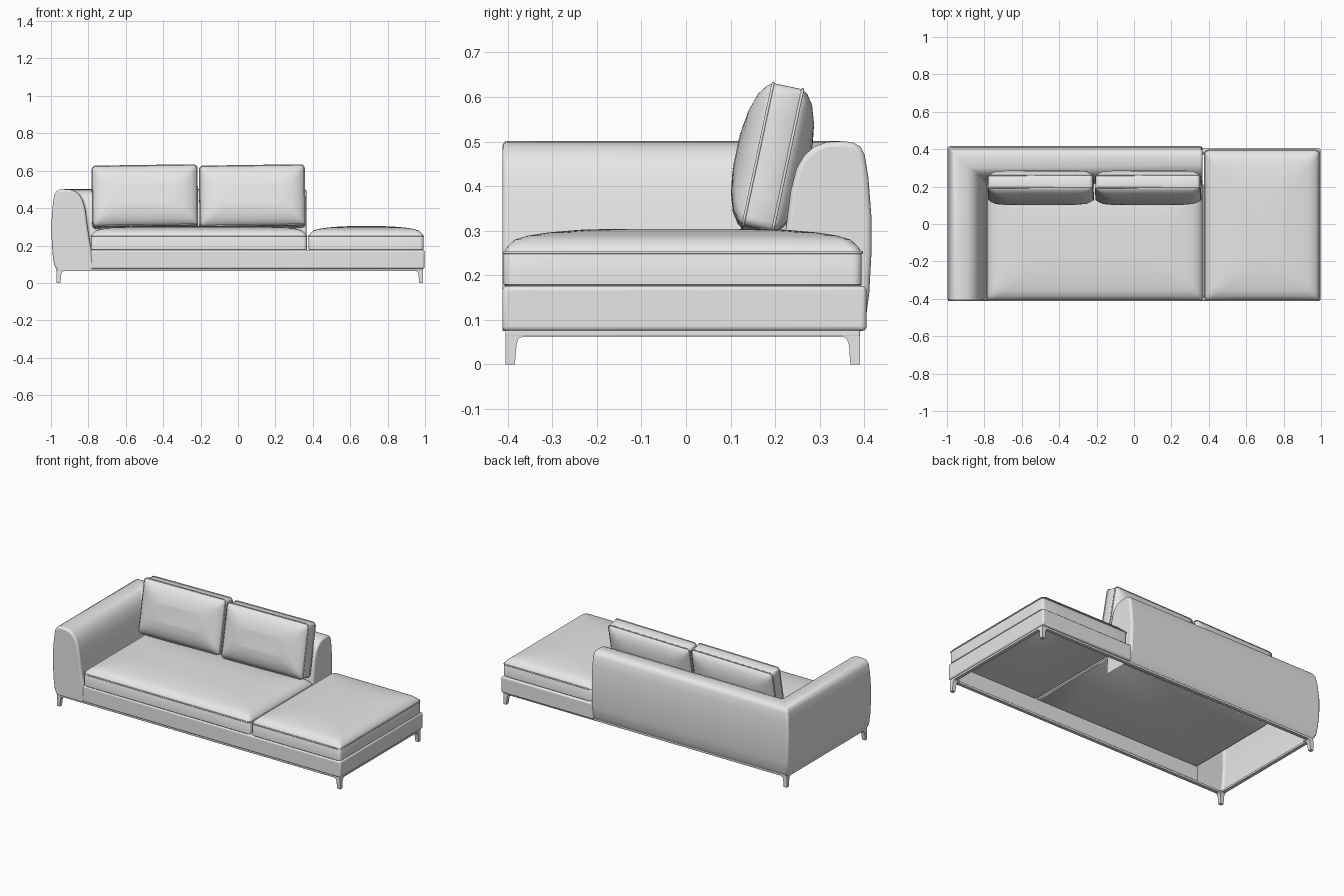
import bpy, bmesh, math
from mathutils import Matrix, Vector

if "Cube" in bpy.data.objects:
    bpy.data.objects.remove(bpy.data.objects["Cube"], do_unlink=True)

GREY = (0.8, 0.8, 0.8, 1)
fabric = bpy.data.materials.new("light_grey_fabric")
fabric.use_nodes = True
fabric.diffuse_color = GREY
fabric.node_tree.nodes["Principled BSDF"].inputs["Base Color"].default_value = GREY


def add_object(name, bm, bevel=0, angle=40, matrix=None):
    bmesh.ops.recalc_face_normals(bm, faces=bm.faces[:])
    mesh = bpy.data.meshes.new(name)
    bm.to_mesh(mesh)
    bm.free()
    mesh.materials.append(fabric)
    obj = bpy.data.objects.new(name, mesh)
    bpy.context.collection.objects.link(obj)
    if matrix:
        obj.matrix_world = matrix
    if bevel:
        mod = obj.modifiers.new("soft_edges", "BEVEL")
        mod.width, mod.segments = bevel, 3
        mod.limit_method, mod.angle_limit = "ANGLE", math.radians(40)
    bpy.ops.object.select_all(action="DESELECT")
    bpy.context.view_layer.objects.active = obj
    obj.select_set(True)
    bpy.ops.object.shade_smooth_by_angle(angle=math.radians(angle))
    return obj


def box(name, x, y, z, bevel):
    bm = bmesh.new()
    bmesh.ops.create_cube(bm, size=1)
    for v in bm.verts:
        v.co = [lo + (c + 0.5) * (hi - lo) for c, (lo, hi) in zip(v.co, (x, y, z))]
    return add_object(name, bm, bevel)


def loft(bm, rings, closed=True):
    """Skin a list of point loops and return their vertices."""
    loops = [[bm.verts.new(p) for p in ring] for ring in rings]
    n = len(loops[0])
    for a, b in zip(loops, loops[1:]):
        for i in range(n if closed else n - 1):
            j = (i + 1) % n
            bm.faces.new((a[i], a[j], b[j], b[i]))
    return loops


def rounded_rect(w, h, r, z):
    """Rounded rectangle with subdivided sides, centred on the origin."""
    pts = []
    for k, (sx, sy) in enumerate(((1, 1), (-1, 1), (-1, -1), (1, -1))):
        for s in range(6):
            a = math.radians(90 * k + 18 * s)
            pts.append(Vector((sx * (w / 2 - r) + r * math.cos(a),
                               sy * (h / 2 - r) + r * math.sin(a), z)))
    out = []
    for i, p in enumerate(pts):
        out.append(p)
        if i % 6 == 5:
            q = pts[(i + 1) % len(pts)]
            out += [p.lerp(q, t / 6) for t in range(1, 6)]
    return out


def cushion(name, w, h, layers, seams, matrix):
    """Boxed cushion from (inset, height) layers, with piped seams."""
    bm = bmesh.new()
    loops = loft(bm, [rounded_rect(w - 2 * i, h - 2 * i, 0.02 + 0.3 * i, z)
                      for i, z in layers])
    bm.faces.new(loops[0])
    bm.faces.new(loops[-1])
    add_object(name, bm, matrix=matrix)
    for k, z in enumerate(seams):
        bm = bmesh.new()
        path = rounded_rect(w, h, 0.02, z)
        n = len(path)
        rings = []
        for i, p in enumerate(path):
            tangent = (path[(i + 1) % n] - path[i - 1]).normalized()
            side = tangent.cross(Vector((0, 0, 1)))
            rings.append([p + 0.0035 * (side * math.cos(a) + Vector((0, 0, math.sin(a))))
                          for a in (j * math.pi / 3 for j in range(6))])
        loft(bm, rings + [rings[0]])
        bmesh.ops.remove_doubles(bm, verts=bm.verts[:], dist=0.00001)
        add_object(f"{name}_piping_{k + 1}", bm, angle=70, matrix=matrix)


# Arm and backrest: one upholstered profile swept round the corner
profile = [(0.025, 0.075), (0.013, 0.1), (0.005, 0.16), (0, 0.25), (0, 0.33),
           (0.007, 0.42), (0.015, 0.47), (0.025, 0.489), (0.042, 0.498),
           (0.065, 0.501), (0.1, 0.499), (0.128, 0.489), (0.15, 0.47),
           (0.168, 0.44), (0.181, 0.39), (0.19, 0.32), (0.2, 0.25), (0.213, 0.175)]
X0, Y1, FRONT, BACK_END = -0.997, 0.416, -0.412, 0.366
bm = bmesh.new()
loops = loft(bm, [[(X0 + t, FRONT, z) for t, z in profile],
                  [(X0 + t, Y1 - t, z) for t, z in profile],
                  [(BACK_END, Y1 - t, z) for t, z in profile]], closed=False)
t_in = profile[-1][0]
for loop, foot in ((loops[0], (X0 + t_in, FRONT, 0.075)),
                   (loops[-1], (BACK_END, Y1 - t_in, 0.075))):
    bm.faces.new(loop + [bm.verts.new(foot)])
add_object("arm_and_backrest", bm, bevel=0.012)

# Base panels under the seat, open underneath
box("base_front", (X0 + t_in - 0.004, 0.997), (FRONT, -0.385), (0.075, 0.176), 0.01)
box("base_left_end", (0.97, 0.997), (FRONT, 0.405), (0.075, 0.176), 0.01)
box("base_back", (BACK_END - 0.01, 0.997), (0.378, 0.405), (0.075, 0.176), 0.01)

# Seat cushions
seat_layers = [(0.006, 0.173), (0, 0.179), (0, 0.25), (0.008, 0.264), (0.025, 0.28),
               (0.055, 0.289), (0.1, 0.296), (0.17, 0.302), (0.24, 0.304)]
for name, x0, x1, y0, y1 in (("main_seat_cushion", -0.785, 0.368, -0.409, 0.225),
                             ("chaise_seat_cushion", 0.378, 0.992, -0.409, 0.394)):
    cushion(name, x1 - x0, y1 - y0, seat_layers, [0.251],
            Matrix.Translation(((x0 + x1) / 2, (y0 + y1) / 2, 0)))

# Leaning back cushions
half = [(0, 0.034), (0.008, 0.046), (0.03, 0.062), (0.07, 0.075), (0.11, 0.081), (0.15, 0.083)]
back_layers = [(i, -z) for i, z in reversed(half)] + half
for name, x in (("right_back_cushion", -0.498), ("left_back_cushion", 0.076)):
    lean = (Matrix.Translation((x, 0.194, 0.461))
            @ Matrix.Rotation(math.radians(78), 4, "X")
            @ Matrix.Rotation(math.radians(0.8), 4, "Z"))
    cushion(name, 0.56, 0.326, back_layers, [-0.034, 0.034], lean)

# Slim under-frame with flared corner legs
FX, FY = (-0.97, 0.99), (-0.405, 0.39)
for side, x in zip(("right", "left"), FX):
    sx = 1 if x < 0 else -1
    box(f"{side}_frame_rail", sorted((x, x + sx * 0.022)), FY, (0.063, 0.077), 0.003)
    for end, y in zip(("front", "back"), FY):
        sy = 1 if y < 0 else -1
        bm = bmesh.new()
        rings = [[(x, y, z), (x + sx * s, y, z), (x + sx * s, y + sy * s, z), (x, y + sy * s, z)]
                 for s, z in ((0.021, 0), (0.025, 0.045), (0.029, 0.057), (0.042, 0.065))]
        loops = loft(bm, rings)
        bm.faces.new(loops[0])
        bm.faces.new(loops[-1])
        add_object(f"{side}_{end}_leg", bm)
for end, y in zip(("front", "back"), FY):
    sy = 1 if y < 0 else -1
    box(f"{end}_frame_rail", FX, sorted((y, y + sy * 0.022)), (0.063, 0.077), 0.003)
